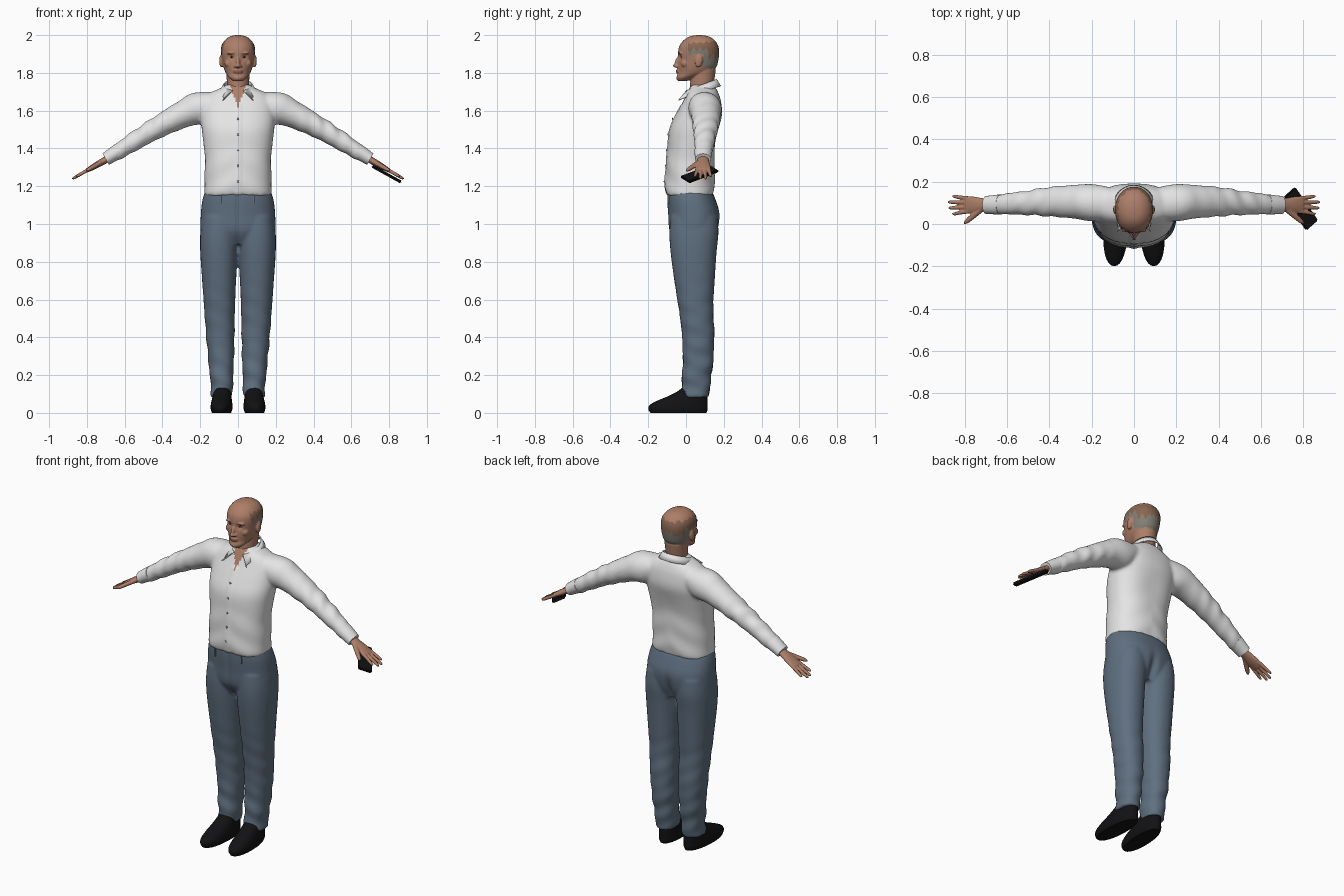
import bpy, bmesh, math
from mathutils import Vector, Matrix

if "Cube" in bpy.data.objects:
    bpy.data.objects.remove(bpy.data.objects["Cube"])


def material(name, *rgb):
    m = bpy.data.materials.new(name)
    m.use_nodes = True
    m.diffuse_color = (*rgb, 1)
    bsdf = next(n for n in m.node_tree.nodes if n.type == 'BSDF_PRINCIPLED')
    bsdf.inputs["Base Color"].default_value = (*rgb, 1)
    return m


SKIN = material("skin", .42, .21, .14)
BROWN = material("brown hair", .24, .13, .08)
GREY = material("grey hair", .23, .21, .18)
LIP = material("lips", .30, .12, .09)
WHITE = material("eye white", .55, .5, .46)
DARK = material("iris", .03, .02, .015)
SHIRT = material("white cotton", .78, .78, .78)
BUTTON = material("button grey", .3, .3, .3)
DENIM = material("blue denim", .115, .16, .215)
BLACK = material("black", .006, .006, .007)
Z = Vector((0, 0, 1))


def loft(bm, stations, direction=Z, power=2.0, n=28, steps=4):
    """Smooth closed tube through stations (x, y, z, side radius, depth radius)."""
    d = Vector(direction).normalized()
    u = d.cross(Vector((0, 1, 0))).normalized()
    v = u.cross(d)
    pts = [stations[0]] + list(stations) + [stations[-1]]
    rows = []
    for i in range(1, len(pts) - 2):
        for k in range(steps + (i == len(pts) - 3)):
            t = k / steps
            rows.append([.5 * (2 * b + (c - a) * t + (2 * a - 5 * b + 4 * c - e) * t * t
                               + (3 * b - a - 3 * c + e) * t ** 3)
                         for a, b, c, e in zip(*pts[i - 1:i + 3])])
    rings = []
    for x, y, z, p, q in rows:
        ring = []
        for k in range(n):
            c, s = math.cos(math.tau * k / n), math.sin(math.tau * k / n)
            c = math.copysign(abs(c) ** (2 / power), c) * max(p, .002)
            s = math.copysign(abs(s) ** (2 / power), s) * max(q, .002)
            ring.append(bm.verts.new(Vector((x, y, z)) + u * c + v * s))
        rings.append(ring)
    for lo, hi in zip(rings, rings[1:]):
        for k in range(n):
            bm.faces.new((lo[k], lo[k - 1], hi[k - 1], hi[k]))
    bm.faces.new(rings[0])
    bm.faces.new(rings[-1])


def ball(bm, centre, radii, tilt=0):
    m = Matrix.Translation(centre) @ Matrix.Rotation(tilt, 4, 'X') @ Matrix.Diagonal((*radii, 1))
    bmesh.ops.create_uvsphere(bm, u_segments=20, v_segments=12, radius=1, matrix=m)


def finish(bm, name, mats, voxel=0, smooth=4, sculpt=None, paint=None, solid=0):
    """Turn a bmesh into an object, optionally fusing its pieces into one skin."""
    bmesh.ops.recalc_face_normals(bm, faces=bm.faces)
    me = bpy.data.meshes.new(name)
    bm.to_mesh(me)
    bm.free()
    ob = bpy.data.objects.new(name, me)
    bpy.context.collection.objects.link(ob)
    if voxel:
        r = ob.modifiers.new("fuse", 'REMESH')
        r.mode, r.voxel_size = 'VOXEL', voxel
        s = ob.modifiers.new("soften", 'SMOOTH')
        s.factor, s.iterations = .5, smooth
        dg = bpy.context.evaluated_depsgraph_get()
        me = bpy.data.meshes.new_from_object(ob.evaluated_get(dg))
        ob.modifiers.clear()
        ob.data = me
        me.name = name
    if sculpt:
        moved = [v.co + sculpt(v.co.copy(), v.normal.copy()) for v in me.vertices]
        for v, co in zip(me.vertices, moved):
            v.co = co
    me.materials.clear()
    for m in mats:
        me.materials.append(m)
    if paint:
        for f in me.polygons:
            f.material_index = paint(f.center)
    me.shade_smooth()
    if not voxel:
        me.set_sharp_from_angle(angle=math.radians(45))
    if solid:
        ob.modifiers.new("thickness", 'SOLIDIFY').thickness = solid
    return ob


def bump(co, centre, size):
    d = (co - Vector(centre)).length / size
    return math.exp(-d * d)


# Head with face, ears and neck
bm = bmesh.new()
loft(bm, [(0, -.018, 1.757, .026, .024), (0, .0, 1.775, .048, .05), (0, .04, 1.80, .065, .083),
          (0, .058, 1.83, .077, .102), (0, .065, 1.87, .085, .107), (0, .067, 1.91, .09, .109),
          (0, .068, 1.945, .087, .102), (0, .07, 1.975, .068, .08), (0, .07, 1.993, .042, .05),
          (0, .07, 2.0, .012, .014)], power=2.1)
loft(bm, [(0, .075, 1.62, .055, .055), (0, .083, 1.72, .057, .062), (0, .092, 1.82, .064, .066)])
ball(bm, (0, -.045, 1.858), (.011, .014, .032), -.35)
ball(bm, (0, -.053, 1.838), (.014, .016, .011))
ball(bm, (0, -.04, 1.808), (.026, .014, .014))
ball(bm, (0, -.03, 1.772), (.026, .022, .016))
for s in (-1, 1):
    ball(bm, (s * .012, -.045, 1.835), (.01, .012, .008))
    ball(bm, (s * .089, .068, 1.863), (.01, .02, .034), -.15)
    ball(bm, (s * .034, -.026, 1.904), (.026, .016, .008))
    ball(bm, (s * .05, -.005, 1.85), (.022, .022, .022))


def carve_face(co, n):
    p = Vector((abs(co.x), co.y, co.z))
    return Vector((0, .010 * bump(p, (.032, -.034, 1.884), .016), 0))


def paint_head(c):
    x, y, z = abs(c.x), c.y, c.z
    if y < 0:
        if z < 1.815 and z > 1.802 and x < .024 and y < -.035:
            return 3
        return 1 if abs(z - 1.904 + x * .08) < .0035 and .014 < x < .05 else 0
    if x > .084 and abs(y - .068) < .026 and z < 1.9:
        return 0
    ragged = .005 * math.sin(y * 190) + .004 * math.sin(c.x * 230)
    low = 1.895 if y < .06 else max(1.822, 1.895 - (y - .06) * 1.6)
    if y < .008 + ragged or z < low + ragged or z > 1.962 + ragged:
        return 0
    return 1 if z > 1.917 + ragged * 2 - (.03 if y > .12 else 0) else 2


finish(bm, "head", [SKIN, BROWN, GREY, LIP], .0042, 3, carve_face, paint_head)

# Eyes
bm = bmesh.new()
for s in (-1, 1):
    ball(bm, (s * .032, -.018, 1.884), (.013, .012, .006))
finish(bm, "eyes", [WHITE, DARK],
       paint=lambda c: int(abs(abs(c.x) - .032) < .0055 and c.y < -.02))

# Shirt body and sleeves fused into one garment
bm = bmesh.new()
loft(bm, [(0, .02, 1.152, .176, .126), (0, .02, 1.2, .18, .13), (0, .023, 1.3, .174, .13),
          (0, .03, 1.4, .18, .127), (0, .045, 1.5, .192, .132), (0, .07, 1.58, .197, .122),
          (0, .085, 1.65, .19, .1), (0, .088, 1.69, .155, .085), (0, .088, 1.72, .092, .07),
          (0, .085, 1.738, .06, .055)], power=2.3, n=40)
for s in (-1, 1):
    loft(bm, [(s * .08, .095, 1.655, .05, .07), (s * .19, .1, 1.615, .092, .088),
              (s * .28, .105, 1.585, .074, .08), (s * .4, .105, 1.525, .06, .07),
              (s * .5, .1, 1.468, .052, .058), (s * .6, .095, 1.405, .045, .05),
              (s * .69, .09, 1.348, .032, .04)], (s * .87, 0, -.5))


def shirt_folds(co, n):
    x = abs(co.x)
    arm = min(1, max(0, (x - .25) * 5))
    fold = .0035 * arm * math.sin(x * 75 + co.y * 30) * math.sin(co.z * 17 + 1)
    fold += .003 * (1 - arm) * math.sin(co.z * 42 + x * 25) * max(0, 1.45 - co.z) * 4
    fold -= .008 * bump(co, (0, .18, 1.45), .09)
    if x < .018 and co.y < 0 and co.z < 1.63:
        fold += .003
    return n * fold


shirt = finish(bm, "shirt", [SHIRT, SKIN], .009, 5, shirt_folds,
               lambda c: int(c.z > 1.62 and c.y < .06 and abs(c.x) < (c.z - 1.62) * .38))

# Cuffs
bm = bmesh.new()
for s in (-1, 1):
    loft(bm, [(s * .632, .092, 1.386, .041, .048), (s * .665, .091, 1.366, .038, .045),
              (s * .7, .09, 1.343, .034, .042)], (s * .87, 0, -.5), n=24)
finish(bm, "cuffs", [SHIRT])

# Collar folded round the neck with two pointed wings
bm = bmesh.new()
reach, cols = math.radians(157), 32
strip = []
for i in range(cols + 1):
    a = reach * (2 * i / cols - 1)
    sx, cy = math.sin(a), math.cos(a)
    top = Vector((.078 * sx, .08 + .083 * cy, 1.737 + .03 * cy))
    base = Vector((.1 * sx, .085 + .1 * cy, top.z - .036))
    tip = Vector((math.copysign(.083, a), -.04, 1.658))
    low = base.lerp(tip, abs(a / reach) ** 5)
    strip.append((bm.verts.new(top), bm.verts.new(low)))
for (a, b), (c, d) in zip(strip, strip[1:]):
    bm.faces.new((a, b, d, c))
finish(bm, "collar", [SHIRT], solid=.006)


def front_y(ob, x, z):
    return min(v.co.y for v in ob.data.vertices
               if abs(v.co.x - x) < .012 and abs(v.co.z - z) < .012)


# Buttons
bm = bmesh.new()
for i in range(5):
    z = 1.225 + i * .083
    ball(bm, (0, front_y(shirt, 0, z), z), (.006, .003, .006))
finish(bm, "buttons", [BUTTON])

# Trousers
bm = bmesh.new()
loft(bm, [(0, .045, .89, .15, .09), (0, .04, .96, .196, .127), (0, .042, 1.05, .197, .137),
          (0, .03, 1.12, .19, .13), (0, .02, 1.17, .176, .12)], power=2.3, n=36)
for s in (-1, 1):
    loft(bm, [(s * .085, .048, .085, .058, .073), (s * .086, .053, .15, .059, .075),
              (s * .09, .065, .3, .069, .081), (s * .095, .062, .45, .077, .087),
              (s * .098, .052, .56, .082, .092), (s * .1, .045, .7, .09, .107),
              (s * .101, .04, .85, .099, .122), (s * .1, .042, .95, .1, .13),
              (s * .095, .042, 1.04, .095, .125)], power=2.2)


def denim_folds(co, n):
    low = max(0, 1 - co.z / .75)
    fold = .005 * low * math.sin(co.z * 55 + co.x * 25) * math.sin(co.y * 22 + co.z * 9)
    if co.y > .08:
        fold -= .02 * math.exp(-(co.x / .022) ** 2 - ((co.z - .94) / .08) ** 2)
    elif co.y < 0 and co.z > .85:
        fold -= .006 * math.exp(-(co.x / .012) ** 2)
    return n * fold


trousers = finish(bm, "trousers", [DENIM], .0085, 4, denim_folds)

# Belt loops
bm = bmesh.new()
for x in (-.085, .085):
    bmesh.ops.create_cube(bm, size=1, matrix=Matrix.Translation((x, front_y(trousers, x, 1.13), 1.13))
                          @ Matrix.Diagonal((.01, .008, .045, 1)))
finish(bm, "belt_loops", [DENIM])

# Shoes, toes turned slightly out
for s, side in ((-1, "right"), (1, "left")):
    bm = bmesh.new()
    loft(bm, [(0, -.04, 0, .05, .148), (0, -.042, .018, .056, .157), (0, -.04, .04, .057, .154),
              (0, -.022, .062, .054, .136), (0, .005, .085, .05, .108),
              (0, .03, .11, .047, .082), (0, .045, .135, .042, .062)], power=2.2)
    bmesh.ops.transform(bm, verts=bm.verts,
                        matrix=Matrix.Translation((s * .085, 0, 0)) @ Matrix.Rotation(s * .05, 4, 'Z'))
    finish(bm, side + "_shoe", [BLACK])


def on_arm(s, x, y):
    return (s * x, y, 1.34 - .57 * (x - .7))


# Hands: palm, four fingers and a thumb
for s, side in ((-1, "right"), (1, "left")):
    bm = bmesh.new()
    along = (s * .87, 0, -.5)
    loft(bm, [(*on_arm(s, x, .09), p, q) for x, p, q in
              ((.67, .021, .029), (.715, .018, .032), (.76, .016, .04), (.798, .011, .038))], along)
    for y, tip, reach in ((-.03, .858, -.042), (-.01, .876, -.014),
                          (.011, .878, .013), (.031, .858, .04)):
        loft(bm, [(*on_arm(s, .775, .09 + y), .01, .01),
                  (*on_arm(s, .82, .09 + (y + reach) / 2), .0095, .0095),
                  (*on_arm(s, tip - .012, .09 + reach), .008, .008),
                  (*on_arm(s, tip, .09 + reach), .004, .004)], along, n=12)
    loft(bm, [(*on_arm(s, .72, .07), .013, .014), (*on_arm(s, .76, .038), .012, .014),
              (*on_arm(s, .79, .012), .01, .011), (*on_arm(s, .803, .002), .004, .004)],
         (s * .6, -.7, -.34), n=12)
    finish(bm, side + "_hand", [SKIN], .0038, 2)

# Handset held under the left palm
bm = bmesh.new()
bmesh.ops.create_cube(bm, size=1, matrix=Matrix.Diagonal((.2, .08, .016, 1)))
bmesh.ops.bevel(bm, geom=bm.edges[:], offset=.006, segments=2, affect='EDGES')
bmesh.ops.transform(bm, verts=bm.verts, matrix=Matrix.Translation((.787, .072, 1.264))
                    @ Matrix.Rotation(math.radians(29), 4, 'Y')
                    @ Matrix.Rotation(math.radians(-52), 4, 'Z'))
finish(bm, "handset", [BLACK])
